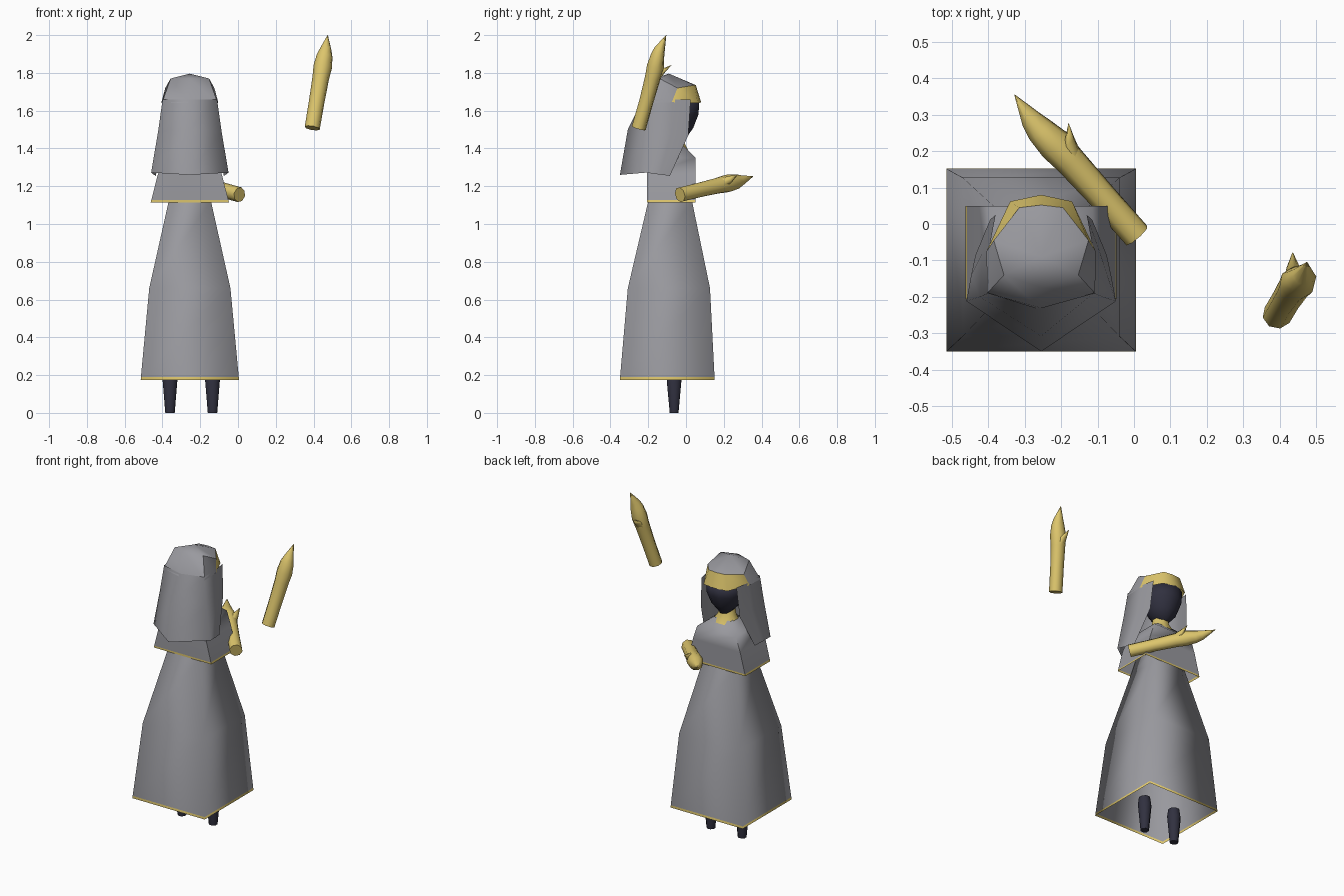
import bpy, bmesh, math
from mathutils import Vector

if "Cube" in bpy.data.objects:
    bpy.data.objects.remove(bpy.data.objects["Cube"])

CX = -0.255  # centre line of the robed figure


def material(name, rgb):
    m = bpy.data.materials.new(name)
    m.diffuse_color = (*rgb, 1)
    m.use_nodes = True
    m.node_tree.nodes["Principled BSDF"].inputs["Base Color"].default_value = m.diffuse_color
    return m


GREY = material("grey cloth", (0.32, 0.32, 0.345))
GOLD = material("gold", (0.72, 0.56, 0.15))
DARK = material("dark", (0.03, 0.03, 0.05))


def loft(name, rings, mats, closed=True, cap_start=False, cap_end=False, rule=None, angle=180):
    """Skin a list of equal-length rings; rule(face centre) picks the material."""
    bm = bmesh.new()
    vs = [[bm.verts.new(p) for p in r] for r in rings]
    n = len(rings[0])
    for a, b in zip(vs, vs[1:]):
        for i in range(n if closed else n - 1):
            j = (i + 1) % n
            bm.faces.new((a[i], a[j], b[j], b[i]))
    if cap_start:
        bm.faces.new(vs[0][::-1])
    if cap_end:
        bm.faces.new(vs[-1])
    bmesh.ops.remove_doubles(bm, verts=bm.verts[:], dist=0.0005)
    bmesh.ops.recalc_face_normals(bm, faces=bm.faces[:])
    for f in bm.faces:
        f.smooth = True
        if rule:
            f.material_index = rule(f.calc_center_median())
    me = bpy.data.meshes.new(name)
    bm.to_mesh(me)
    bm.free()
    for m in mats:
        me.materials.append(m)
    ob = bpy.data.objects.new(name, me)
    bpy.context.collection.objects.link(ob)
    if angle < 180:
        bpy.ops.object.select_all(action='DESELECT')
        ob.select_set(True)
        bpy.context.view_layer.objects.active = ob
        bpy.ops.object.shade_smooth_by_angle(angle=math.radians(angle))
    return ob


def rect(hx, y0, y1, z):
    return [(CX - hx, y0, z), (CX + hx, y0, z), (CX + hx, y1, z), (CX - hx, y1, z)]


def oval(x, y, z, rx, ry, n):
    return [(x + rx * math.cos(2 * math.pi * (i + .5) / n),
             y + ry * math.sin(2 * math.pi * (i + .5) / n), z) for i in range(n)]


def mirrored(half):
    """Half ring from the front to the back centre, completed across the centre line."""
    return [(CX + x, y, z) for x, y, z in half] + \
           [(CX - x, y, z) for x, y, z in half[::-1] if x > 0]


# Skirt with a gold hem
loft("skirt", [rect(.26, -.35, .152, .175), rect(.259, -.349, .151, .19),
               rect(.215, -.308, .127, .66), rect(.112, -.2, .032, 1.12),
               rect(.09, -.18, .01, 1.22)], [GREY, GOLD],
     rule=lambda c: int(c.z < .188))

# Shoulder cape with a gold hem
loft("cape", [rect(.207, -.206, .05, 1.115), rect(.204, -.206, .05, 1.127),
              rect(.17, -.206, .05, 1.26), rect(.14, -.2, .05, 1.35),
              rect(.06, -.11, -.01, 1.41)], [GREY, GOLD],
     rule=lambda c: int(c.z < 1.124), angle=60)

# Gold collar around the neck
loft("collar", [oval(CX, -.055, 1.385, .085, .075, 8), oval(CX, -.06, 1.43, .055, .055, 8),
                oval(CX, -.06, 1.5, .045, .045, 8)], [GOLD])

# Dark face inside the hood
loft("face", [oval(CX, -.05, 1.45, .035, .05, 12), oval(CX, -.05, 1.51, .088, .092, 12),
              oval(CX, -.05, 1.58, .115, .12, 12), oval(CX, -.05, 1.65, .118, .125, 12)],
     [DARK], cap_start=True, cap_end=True)

# Hood crown, with the front faces forming the gold brow band
brow = mirrored([(0, .08, 1.645), (.085, .062, 1.64), (.15, -.075, 1.645),
                 (.148, -.19, 1.64), (0, -.236, 1.64)])
crown = mirrored([(0, .052, 1.735), (.06, .045, 1.735), (.13, -.045, 1.72),
                  (.102, -.14, 1.77), (0, -.175, 1.77)])
apex = [(CX, -.09, 1.796)] * len(crown)
loft("hood_crown", [brow, crown, apex], [GREY, GOLD],
     rule=lambda c: int(c.z < 1.71 and c.y > -.03), angle=50)


# Veil hanging from the crown, open at the front
def veil_row(front, side, corner, back):
    row = mirrored([front, side, corner, back])
    return row


loft("veil", [veil_row((.125, .025, 1.66), (.143, -.07, 1.66), (.144, -.19, 1.66), (0, -.23, 1.66)),
              veil_row((.14, .012, 1.47), (.162, -.08, 1.48), (.168, -.2, 1.49), (0, -.308, 1.5)),
              veil_row((.18, -.085, 1.255), (.192, -.14, 1.262), (.205, -.212, 1.272), (0, -.35, 1.26))],
     [GREY], closed=False)

# Legs
for side, x in (("left", -.36), ("right", -.135)):
    loft(side + "_leg", [oval(x, -.063, 0, .027, .025, 8), oval(x, -.063, .17, .042, .042, 8),
                         oval(x, -.063, .22, .035, .035, 8)],
         [DARK], cap_start=True, cap_end=True, angle=50)


# Forearm with a pointed hand and thumb
def arm(name, start, tip, thumb):
    start, tip, thumb = Vector(start), Vector(tip), Vector(thumb)
    u = (tip - start).normalized()
    s = thumb - start
    s = (s - u * s.dot(u)).normalized()
    w = u.cross(s)

    def ring(t, lo, hi, thick):
        mid, half = (lo + hi) / 2, (hi - lo) / 2
        return [start + u * t + s * (mid + half * math.cos(k * math.pi / 4))
                + w * thick * math.sin(k * math.pi / 4) for k in range(8)]

    length = (tip - start).length
    loft(name, [ring(0, -.039, .039, .041), ring(.15, -.04, .037, .042), ring(.28, -.047, .038, .045),
                ring(.34, -.054, .04, .05), ring(.40, -.05, .024, .043), ring(.44, -.042, .016, .03),
                ring(length, -.001, .001, .001)], [GOLD], cap_start=True, cap_end=True, angle=60)
    loft(name + "_thumb", [ring(.285, .0, .035, .028), ring(.325, .012, .052, .022),
                           ring(.37, .072, .073, .001)], [GOLD], cap_end=True)


arm("lowered_arm", (.008, -.032, 1.155), (-.328, .355, 1.252), (-.18, .275, 1.262))
arm("raised_arm", (.393, -.25, 1.508), (.475, -.105, 2.0), (.435, -.075, 1.84))
